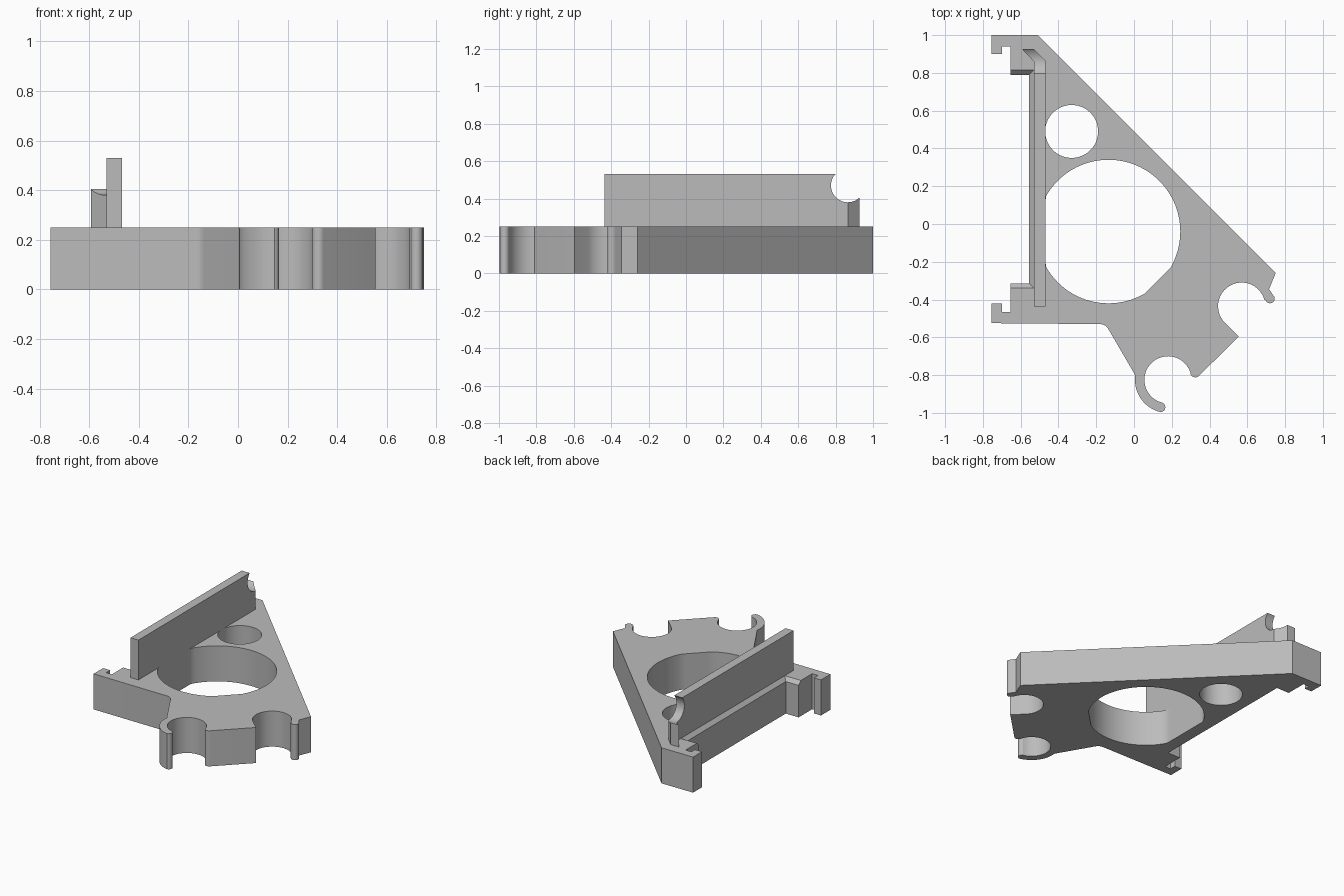
import bpy, bmesh
from math import cos, sin, radians
from mathutils import Matrix

HEIGHT = 0.25

if "Cube" in bpy.data.objects:
    bpy.data.objects.remove(bpy.data.objects["Cube"])

grey = bpy.data.materials.new("plain grey")
grey.use_nodes = True
grey.diffuse_color = (0.5, 0.5, 0.5, 1)
grey.node_tree.nodes["Principled BSDF"].inputs["Base Color"].default_value = (0.5, 0.5, 0.5, 1)


def arc(cx, cy, r, start, end, steps=24):
    angles = [radians(start + (end - start) * i / steps) for i in range(steps + 1)]
    return [(cx + r * cos(a), cy + r * sin(a)) for a in angles]


def prism(name, points, z0, z1, chamfer=None):
    """Extrude a flat outline; chamfer is a test choosing bevelled top points."""
    bm = bmesh.new()
    face = bm.faces.new([bm.verts.new((x, y, z0)) for x, y in points])
    out = bmesh.ops.extrude_face_region(bm, geom=[face])
    top = [v for v in out["geom"] if isinstance(v, bmesh.types.BMVert)]
    bmesh.ops.translate(bm, vec=(0, 0, z1 - z0), verts=top)
    bmesh.ops.recalc_face_normals(bm, faces=bm.faces)
    if chamfer:
        edges = [e for e in bm.edges if all(v.co.z > z1 - 0.001 and chamfer(v.co) for v in e.verts)]
        bmesh.ops.bevel(bm, geom=edges, offset=0.025, segments=1, affect='EDGES')
    mesh = bpy.data.meshes.new(name)
    bm.to_mesh(mesh)
    bm.free()
    mesh.materials.append(grey)
    ob = bpy.data.objects.new(name, mesh)
    bpy.context.collection.objects.link(ob)
    return ob


def cut(target, cutter):
    bpy.context.view_layer.objects.active = target
    mod = target.modifiers.new("cut", 'BOOLEAN')
    mod.operation, mod.solver, mod.object = 'DIFFERENCE', 'EXACT', cutter
    bpy.ops.object.modifier_apply(modifier=mod.name)
    bpy.data.objects.remove(cutter)


# Plate outline: long slanted side, two clip sockets, then the slotted left side
outline = [(-0.755, 1.0), (-0.51, 1.0), (0.75, -0.26), (0.715, -0.345), (0.735, -0.375)]
outline += arc(0.72, -0.395, 0.025, 20, -160, 8)
outline += arc(0.57, -0.435, 0.125, 15, 225)
outline += [(0.555, -0.595)]
outline += arc(0.325, -0.785, 0.027, -45, -180, 8)
outline += arc(0.18, -0.825, 0.125, 20, 257)
outline += arc(0.14, -0.97, 0.026, 80, -80, 8)
outline += arc(0.18, -0.825, 0.175, 259, 172)
outline += arc(-0.18, -0.58, 0.05, 30, 90, 8)
outline += [(-0.755, -0.525), (-0.755, -0.42), (-0.70, -0.42), (-0.70, -0.465),
            (-0.655, -0.465), (-0.655, -0.315), (-0.555, -0.315), (-0.555, 0.79),
            (-0.655, 0.79), (-0.655, 0.94), (-0.70, 0.94), (-0.70, 0.90), (-0.755, 0.90)]
plate = prism("plate", outline, 0, HEIGHT,
              lambda p: -0.66 < p.x < -0.55 and -0.32 < p.y < 0.8)

# Round openings; the large one is flattened at the wall and at one corner
large = []
for x, y in arc(-0.135, -0.04, 0.38, 0, 360, 96)[:-1]:
    over = max(0, x - y - 0.425) / 2
    large.append((max(x - over, -0.468), y + over))
cut(plate, prism("large_cutter", large, -0.1, 0.5))
cut(plate, prism("small_cutter", arc(-0.33, 0.49, 0.14, 0, 360, 64)[:-1], -0.1, 0.5))

# Upright wall with an angled end and a round notch
wall = prism("upright_wall", [(-0.53, -0.437), (-0.468, -0.437), (-0.468, 0.865),
                              (-0.53, 0.927), (-0.593, 0.927), (-0.53, 0.86)],
             HEIGHT - 0.01, 0.53)
notch = prism("notch_cutter", arc(0, 0, 0.09, 0, 360, 48)[:-1], -0.3, 0.3)
notch.data.transform(Matrix.Translation((-0.53, 0.865, 0.47)) @ Matrix.Rotation(radians(90), 4, 'Y'))
cut(wall, notch)

for ob in (plate, wall):
    bpy.ops.object.select_all(action='DESELECT')
    ob.select_set(True)
    bpy.context.view_layer.objects.active = ob
    bpy.ops.object.shade_smooth_by_angle(angle=radians(30))
